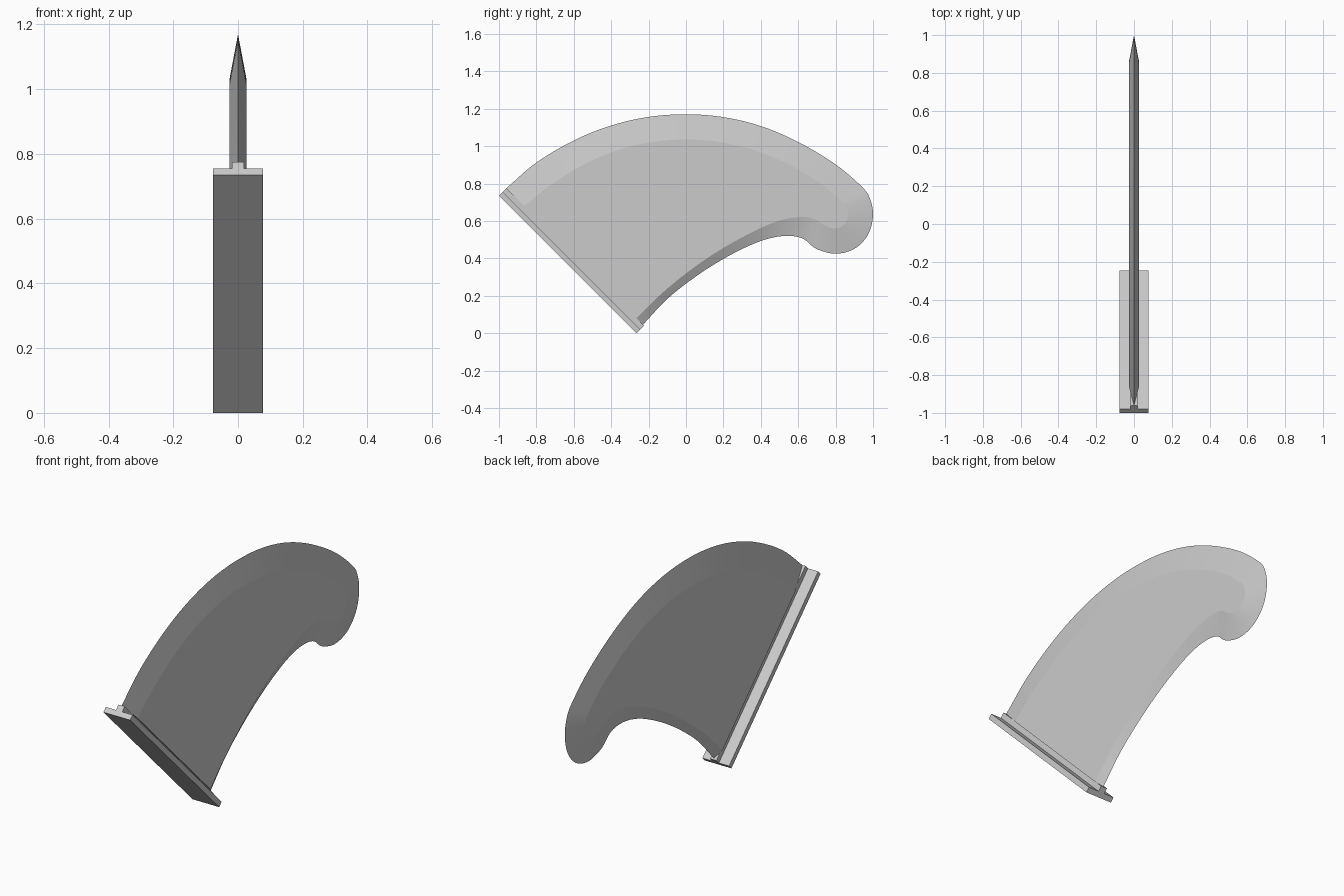
import bpy, bmesh, math
from mathutils import Vector

if "Cube" in bpy.data.objects:
    bpy.data.objects.remove(bpy.data.objects["Cube"])

HALF = 0.0255   # half thickness of the blade
STEPS = 5       # subdivisions between profile points

# Paired profile points: sharp edge (y, z) and flat-face border (y, z)
PAIRS = [
    (-.960, .775, -.865, .680), (-.80, .912, -.72, .795), (-.60, 1.030, -.54, .905),
    (-.40, 1.110, -.36, .980), (-.20, 1.156, -.18, 1.022), (0, 1.170, 0, 1.035),
    (.20, 1.155, .18, 1.022), (.40, 1.107, .36, .980), (.60, 1.022, .54, .907),
    (.80, .902, .71, .808), (.945, .778, .825, .712), (.985, .715, .858, .675),
    (1.0, .635, .865, .625), (.982, .545, .848, .585), (.935, .477, .825, .566),
    (.870, .437, .800, .560), (.790, .425, .770, .563), (.710, .445, .735, .580),
    (.668, .470, .705, .602), (.640, .496, .675, .615), (.600, .514, .635, .621),
    (.540, .520, .575, .617), (.460, .510, .485, .597), (.350, .473, .360, .543),
    (.200, .397, .190, .450), (.050, .301, .030, .342), (-.10, .183, -.13, .212),
    (-.230, .045, -.265, .080),
]


def catmull(pts, steps):
    """Smooth curve through the points."""
    p = [2 * pts[0] - pts[1]] + pts + [2 * pts[-1] - pts[-2]]
    out = []
    for i in range(1, len(p) - 2):
        a, b, c, d = p[i - 1:i + 3]
        for s in range(steps):
            t = s / steps
            out.append(0.5 * (2 * b + (c - a) * t + (2 * a - 5 * b + 4 * c - d) * t * t
                              + (3 * b - a - 3 * c + d) * t ** 3))
    return out + [pts[-1]]


def finish(bm, name):
    bmesh.ops.recalc_face_normals(bm, faces=bm.faces)
    mesh = bpy.data.meshes.new(name)
    bm.to_mesh(mesh)
    bm.free()
    obj = bpy.data.objects.new(name, mesh)
    bpy.context.collection.objects.link(obj)
    return obj


# Blade: two flat cheeks joined to a sharp rim by bevel strips
curve = catmull([Vector(p) for p in PAIRS], STEPS)
bm = bmesh.new()
rim = [bm.verts.new((0, c[0], c[1])) for c in curve]
cheeks = [[bm.verts.new((x, c[2], c[3])) for c in curve] for x in (HALF, -HALF)]
for cheek in cheeks:
    bm.faces.new(cheek)
    for i in range(len(rim) - 1):
        bm.faces.new((rim[i], rim[i + 1], cheek[i + 1], cheek[i]))
right, left = cheeks
bm.faces.new((rim[0], right[0], right[-1], rim[-1], left[-1], left[0]))
blade = finish(bm, "blade")
bpy.context.view_layer.objects.active = blade
blade.select_set(True)
bpy.ops.object.shade_smooth_by_angle(angle=math.radians(8))
blade.select_set(False)


def slanted_bar(name, half_width, low, high):
    """Box lying along the 45 degree root line, between two heights above it."""
    ends = [Vector((0, -1.0, .735)), Vector((0, -.265, 0))]
    up = Vector((0, 1, 1)).normalized()
    bm = bmesh.new()
    for x in (-half_width, half_width):
        for e in ends:
            for h in (low, high):
                bm.verts.new(e + up * h + Vector((x, 0, 0)))
    bmesh.ops.convex_hull(bm, input=bm.verts)
    bmesh.ops.dissolve_limit(bm, angle_limit=0.01, verts=bm.verts, edges=bm.edges)
    return finish(bm, name)


# Mounting plate and the narrow rib that carries the blade
slanted_bar("base_plate", .077, 0, .028)
slanted_bar("mounting_rib", .018, .028, .0567)
